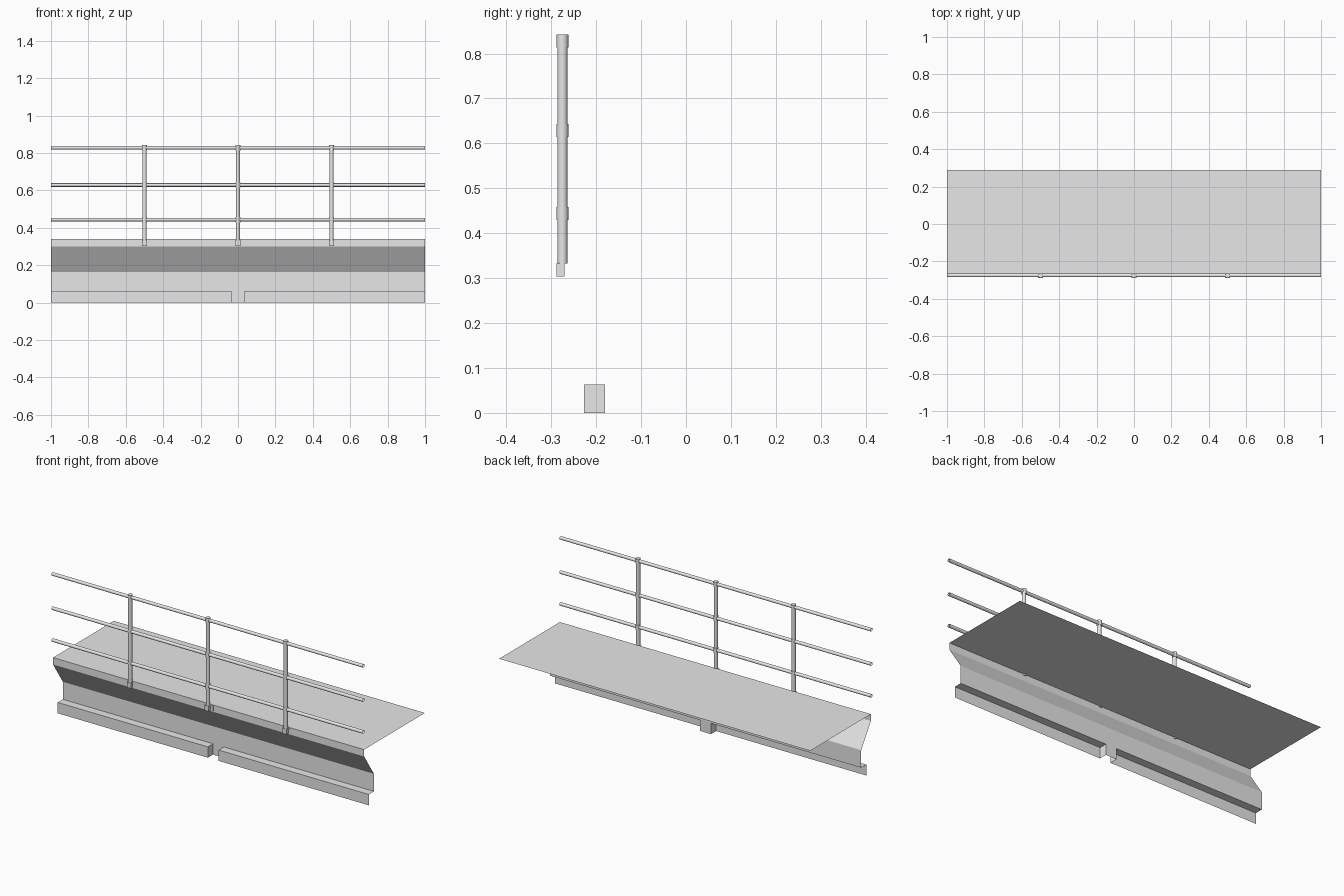
import bpy
import bmesh
import math
from mathutils import Matrix, Vector

cube = bpy.data.objects.get("Cube")
if cube:
    bpy.data.objects.remove(cube, do_unlink=True)

grey = bpy.data.materials.new("plain_grey")
grey.use_nodes = True
GREY = (0.8, 0.8, 0.8, 1)
grey.diffuse_color = GREY
grey.node_tree.nodes["Principled BSDF"].inputs["Base Color"].default_value = GREY

HALF = 1.0          # half length
EDGE_Y = -0.27      # front edge of the deck
WALL_Y = -0.18      # lower wall
KERB_Y = -0.227     # kerb face
KERB_TOP = 0.063
GAP = 0.035         # half width of the gap in the kerb
RAIL_Y = -0.275
RAIL_HEIGHTS = (0.828, 0.629, 0.444)
POST_X = (-0.5, 0, 0.5)


def make_object(name, bm, smooth=False):
    mesh = bpy.data.meshes.new(name)
    bm.to_mesh(mesh)
    bm.free()
    mesh.materials.append(grey)
    for poly in mesh.polygons:
        poly.use_smooth = smooth and len(poly.vertices) == 4
    obj = bpy.data.objects.new(name, mesh)
    bpy.context.collection.objects.link(obj)
    return obj


def add_sheet(bm, profile, x0, x1):
    """Sweep an open (y, z) profile along x."""
    left = [bm.verts.new((x0, y, z)) for y, z in profile]
    right = [bm.verts.new((x1, y, z)) for y, z in profile]
    for i in range(len(profile) - 1):
        bm.faces.new((left[i], left[i + 1], right[i + 1], right[i]))


def add_tube(bm, start, end, radius, caps=True):
    start, end = Vector(start), Vector(end)
    axis = end - start
    turn = axis.to_track_quat("Z", "Y").to_matrix().to_4x4()
    bmesh.ops.create_cone(bm, cap_ends=caps, segments=16, radius1=radius,
                          radius2=radius, depth=axis.length,
                          matrix=Matrix.Translation((start + end) / 2) @ turn)


def add_box(bm, low, high):
    low, high = Vector(low), Vector(high)
    size = Matrix.Diagonal((high - low).to_4d())
    size[3][3] = 1
    bmesh.ops.create_cube(bm, size=1, matrix=Matrix.Translation((low + high) / 2) @ size)


# Deck, edge strip, sloping underside and wall as one folded sheet
bm = bmesh.new()
add_sheet(bm, [(0.288, 0.34), (EDGE_Y, 0.34), (EDGE_Y, 0.3),
               (WALL_Y, 0.165), (WALL_Y, KERB_TOP)], -HALF, HALF)
make_object("deck_and_wall", bm)

# Wall continuing down through the gap
bm = bmesh.new()
add_sheet(bm, [(WALL_Y, KERB_TOP), (WALL_Y, 0)], -GAP, GAP)
make_object("gap_wall", bm)

# Kerb: ledge, face and end plate, mirrored about the gap
bm = bmesh.new()
add_sheet(bm, [(WALL_Y, KERB_TOP), (KERB_Y, KERB_TOP), (KERB_Y, 0)], GAP, HALF)
corners = [(WALL_Y, 0), (WALL_Y, KERB_TOP), (KERB_Y, KERB_TOP), (KERB_Y, 0)]
bm.faces.new([bm.verts.new((GAP, y, z)) for y, z in corners])
kerb = make_object("kerb", bm)
kerb.modifiers.new("Mirror", "MIRROR").use_axis[0] = True

# Long open-ended rails
for z, label in zip(RAIL_HEIGHTS, ("top", "middle", "bottom")):
    bm = bmesh.new()
    add_tube(bm, (-HALF, RAIL_Y, z), (HALF, RAIL_Y, z), 0.0095, caps=False)
    make_object(label + "_rail", bm, smooth=True)

# Posts with a collar at every rail and a foot bracket on the edge strip
for x, label in zip(POST_X, ("right", "middle", "left")):
    bm = bmesh.new()
    add_tube(bm, (x, RAIL_Y, 0.333), (x, RAIL_Y, 0.838), 0.0113)
    make_object(label + "_post", bm, smooth=True)

    bm = bmesh.new()
    for z in RAIL_HEIGHTS:
        add_tube(bm, (x, RAIL_Y, z - 0.0145), (x, RAIL_Y, z + 0.0145), 0.013)
    make_object(label + "_post_collars", bm, smooth=True)

    bm = bmesh.new()
    add_box(bm, (x - 0.013, -0.288, 0.304), (x + 0.013, EDGE_Y, 0.334))
    add_box(bm, (x - 0.03, EDGE_Y - 0.001, 0.304), (x + 0.03, EDGE_Y, 0.334))
    make_object(label + "_post_bracket", bm)
